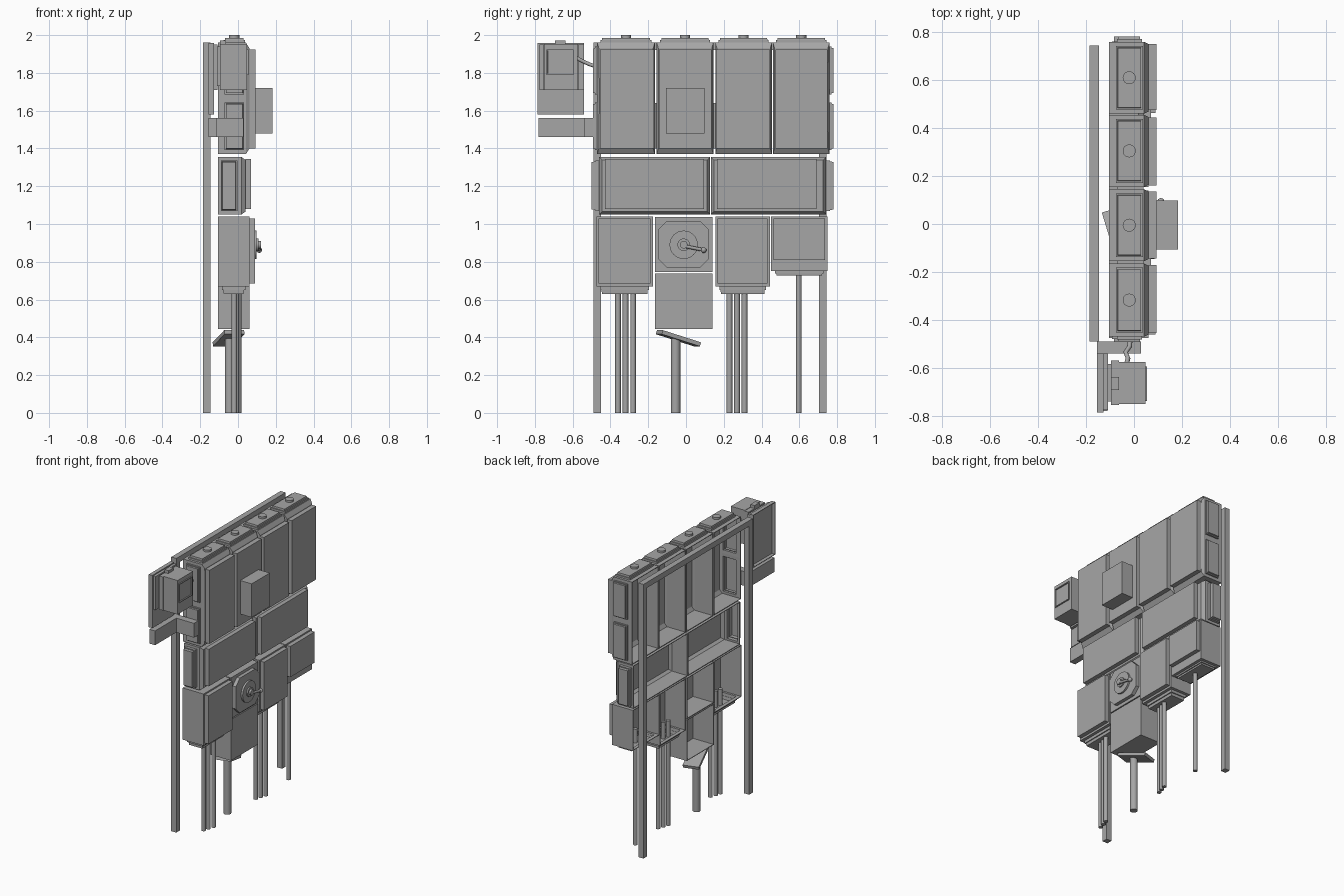
import bpy, bmesh, math
from mathutils import Vector, Matrix

if "Cube" in bpy.data.objects:
    bpy.data.objects.remove(bpy.data.objects["Cube"])

grey = bpy.data.materials.new("light_grey")
grey.diffuse_color = (0.38, 0.38, 0.38, 1)
grey.use_nodes = True
grey.node_tree.nodes["Principled BSDF"].inputs["Base Color"].default_value = grey.diffuse_color


def finish(name, bm, smooth=False):
    me = bpy.data.meshes.new(name)
    bm.to_mesh(me)
    bm.free()
    ob = bpy.data.objects.new(name, me)
    bpy.context.collection.objects.link(ob)
    me.materials.append(grey)
    if smooth:
        bpy.ops.object.select_all(action='DESELECT')
        ob.select_set(True)
        bpy.context.view_layer.objects.active = ob
        bpy.ops.object.shade_smooth_by_angle(angle=math.radians(35))
    return ob


def cube_bm(x, y, z):
    bm = bmesh.new()
    bmesh.ops.create_cube(bm, size=1)
    for v in bm.verts:
        v.co = [(r[0] + r[1]) / 2 + c * (r[1] - r[0]) for r, c in zip((x, y, z), v.co)]
    return bm


def box(name, x, y, z):
    return finish(name, cube_bm(x, y, z))


def rod(name, a, b, r, sides=16):
    a, b = Vector(a), Vector(b)
    bm = bmesh.new()
    m = Matrix.Translation((a + b) / 2) @ (b - a).to_track_quat('Z', 'Y').to_matrix().to_4x4()
    bmesh.ops.create_cone(bm, cap_ends=True, segments=sides, radius1=r, radius2=r,
                          depth=(b - a).length, matrix=m)
    return finish(name, bm, True)


def facing(bm, d):
    """Large faces that look along d."""
    d = Vector(d)
    bm.normal_update()
    return [f for f in bm.faces if f.normal.dot(d) > 0.99 and f.calc_area() > 0.006]


def shell(name, bm):
    """Open the back and give the walls a thickness."""
    bmesh.ops.delete(bm, geom=facing(bm, (-1, 0, 0)), context='FACES_ONLY')
    ob = finish(name, bm)
    mod = ob.modifiers.new("wall", 'SOLIDIFY')
    mod.thickness = 0.006
    mod.offset = -1
    return ob


def cabinet(name, y, z, front=0.06, caps=(), split=None, chamfer=0, depth=0, extra_z=0, cap_dx=0):
    """Thin shell open at the back; caps = (direction, margin, height) stepped bulges."""
    bm = cube_bm((-0.105, front - depth), y, z)
    rim = facing(bm, (1, 0, 0))
    for d, margin, height in caps:
        fs = facing(bm, d)
        if split and d[1]:
            f = fs[0]
            bmesh.ops.bisect_plane(bm, geom=[f] + f.edges[:] + f.verts[:],
                                   plane_co=(0, 0, split), plane_no=(0, 0, 1))
            fs = facing(bm, d)
        bmesh.ops.inset_individual(bm, faces=fs, thickness=margin, depth=0)
        bmesh.ops.translate(bm, verts=list({v for f in fs for v in f.verts}), vec=(cap_dx, 0, 0))
        bmesh.ops.inset_individual(bm, faces=fs, thickness=0, depth=height * 0.5)
        bmesh.ops.inset_individual(bm, faces=fs, thickness=0.01, depth=0)
        bmesh.ops.inset_individual(bm, faces=fs, thickness=0.002, depth=height * 0.5)
    if chamfer:  # sloping front rim
        bmesh.ops.inset_individual(bm, faces=rim, thickness=chamfer, depth=depth)
        mid = sum(z) / 2
        for v in rim[0].verts:
            v.co.z -= math.copysign(extra_z, v.co.z - mid)
    return shell(name, bm)


UP, DOWN, LEFT, RIGHT = (0, 0, 1), (0, 0, -1), (0, -1, 0), (0, 1, 0)

# Support frame
for y in ((-0.49, -0.45), (0.705, 0.745)):
    box("frame_post", (-0.185, -0.145), y, (0, 1.93))
box("frame_beam", (-0.185, -0.145), (-0.49, 0.745), (1.92, 1.96))

# Upper row of four cabinets with doors, top caps and knobs
uppers = [((-0.47, -0.165), (-0.455, -0.17)), ((-0.155, 0.145), (-0.143, 0.135)),
          ((0.155, 0.455), (0.16, 0.445)), ((0.46, 0.76), (0.475, 0.75))]
for i, (y, door) in enumerate(uppers):
    caps = [(UP, 0.024, 0.026)]
    if i == 0:
        caps.append((LEFT, 0.03, 0.022))
    if i == 3:
        caps.append((RIGHT, 0.03, 0.022))
    cabinet("upper_cabinet", y, (1.37, 1.96), caps=caps, split=1.665,
            chamfer=0.012, depth=0.018, extra_z=0.02, cap_dx=0.012)
    box("upper_door", (0.06, 0.093), door, (1.40, 1.925))
    c = sum(y) / 2
    rod("top_knob", (-0.02, c, 1.98), (-0.02, c, 2.0), 0.027, 24)
for y in (-0.16, 0.15):
    box("cabinet_joint", (-0.07, 0.04), (y - 0.006, y + 0.006), (1.40, 1.64))
box("door_box", (0.09, 0.183), (-0.107, 0.098), (1.48, 1.72))

# Middle row of two wide cabinets
for y, door, side in (((-0.46, 0.128), (-0.43, 0.095), LEFT), ((0.132, 0.742), (0.165, 0.69), RIGHT)):
    cabinet("middle_cabinet", y, (1.05, 1.355), front=0.04, caps=[(side, 0.025, 0.04)],
            chamfer=0.022, depth=0.022, cap_dx=-0.004)
    box("middle_door", (0.04, 0.07), door, (1.08, 1.345))

# Lower row with bottom caps and pipes
for y, z, dz, height, pipes in (
        ((-0.475, -0.175), (0.67, 1.04), (0.685, 1.03), 0.04,
         ((-0.02, -0.36), (-0.01, -0.32), (0.003, -0.28))),
        ((0.155, 0.445), (0.67, 1.04), (0.685, 1.03), 0.04,
         ((-0.02, 0.23), (-0.01, 0.27), (0.003, 0.31))),
        ((0.45, 0.75), (0.75, 1.04), (0.81, 1.03), 0.022, ((-0.018, 0.597),))):
    cabinet("lower_cabinet", y, z, caps=[(DOWN, 0.03, height)])
    box("lower_door", (0.06, 0.09), (y[0] + 0.013, y[1] - 0.013), dz)
    for px, py in pipes:
        rod("pipe", (px, py, 0), (px, py, z[0] + 0.08), 0.015, 12)

# Centre cabinets
cabinet("dial_cabinet", (-0.165, 0.14), (0.745, 1.037))
cabinet("drop_cabinet", (-0.165, 0.14), (0.445, 0.738))

# Octagonal plate: square with cut corners
bm = cube_bm((0.06, 0.085), (-0.145, 0.12), (0.768, 1.017))
bmesh.ops.bevel(bm, geom=[e for e in bm.edges if abs((e.verts[0].co - e.verts[1].co).x) > 0.01],
                offset=0.045, segments=1, affect='EDGES')
finish("dial_plate", bm)

# Dial, hub and lever
for name, x, r in (("dial_disc", 0.098, 0.075), ("dial_hub", 0.108, 0.033), ("dial_pin", 0.122, 0.02)):
    rod(name, (0.08, -0.012, 0.89), (x, -0.012, 0.89), r, 32)
rod("lever", (0.112, -0.005, 0.882), (0.112, 0.085, 0.864), 0.009, 12)
bm = bmesh.new()
bmesh.ops.create_uvsphere(bm, u_segments=16, v_segments=10, radius=0.015,
                          matrix=Matrix.Translation((0.112, 0.093, 0.862)))
finish("lever_knob", bm, True)

# Pole with tilted plate
rod("pole", (-0.045, -0.055, 0), (-0.045, -0.055, 0.395), 0.025, 20)
plate = box("pole_plate", (-0.055, 0.055), (-0.11, 0.11), (-0.011, 0.011))
plate.matrix_world = (Matrix.Translation((-0.05, -0.04, 0.395)) @ Matrix.Rotation(math.radians(17), 4, 'Z')
                      @ Matrix.Rotation(math.radians(-17), 4, 'X'))

# Side bracket
box("bracket_arm", (-0.155, 0.03), (-0.54, -0.49), (1.46, 1.562))
box("bracket_rail", (-0.155, -0.11), (-0.78, -0.54), (1.46, 1.562))

# Side monitor unit
shell("monitor_backplate", cube_bm((-0.155, -0.127), (-0.787, -0.54), (1.58, 1.957)))
box("monitor_mount", (-0.127, -0.108), (-0.775, -0.54), (1.71, 1.95))
box("monitor_neck", (-0.108, -0.095), (-0.74, -0.585), (1.73, 1.94))
box("monitor_collar", (-0.095, -0.063), (-0.755, -0.57), (1.71, 1.95))
box("monitor_latch", (-0.095, -0.063), (-0.693, -0.638), (1.95, 1.972))
box("monitor_body", (-0.063, 0.047), (-0.75, -0.575), (1.71, 1.953))
bm = cube_bm((0.045, 0.055), (-0.738, -0.595), (1.79, 1.925))
screen = facing(bm, (1, 0, 0))
bmesh.ops.inset_individual(bm, faces=screen, thickness=0.008, depth=0)
bmesh.ops.inset_individual(bm, faces=screen, thickness=0.002, depth=-0.007)
finish("monitor_screen", bm)

# Cable from monitor to cabinet
curve = bpy.data.curves.new("cable", 'CURVE')
curve.dimensions = '3D'
curve.bevel_depth = 0.01
curve.bevel_resolution = 2
sp = curve.splines.new('POLY')
pts = [(-0.03, -0.58, 1.88), (-0.025, -0.56, 1.868), (-0.035, -0.535, 1.856),
       (-0.018, -0.51, 1.845), (-0.015, -0.465, 1.83)]
sp.points.add(len(pts) - 1)
for p, co in zip(sp.points, pts):
    p.co = (*co, 1)
curve.materials.append(grey)
bpy.context.collection.objects.link(bpy.data.objects.new("cable", curve))
